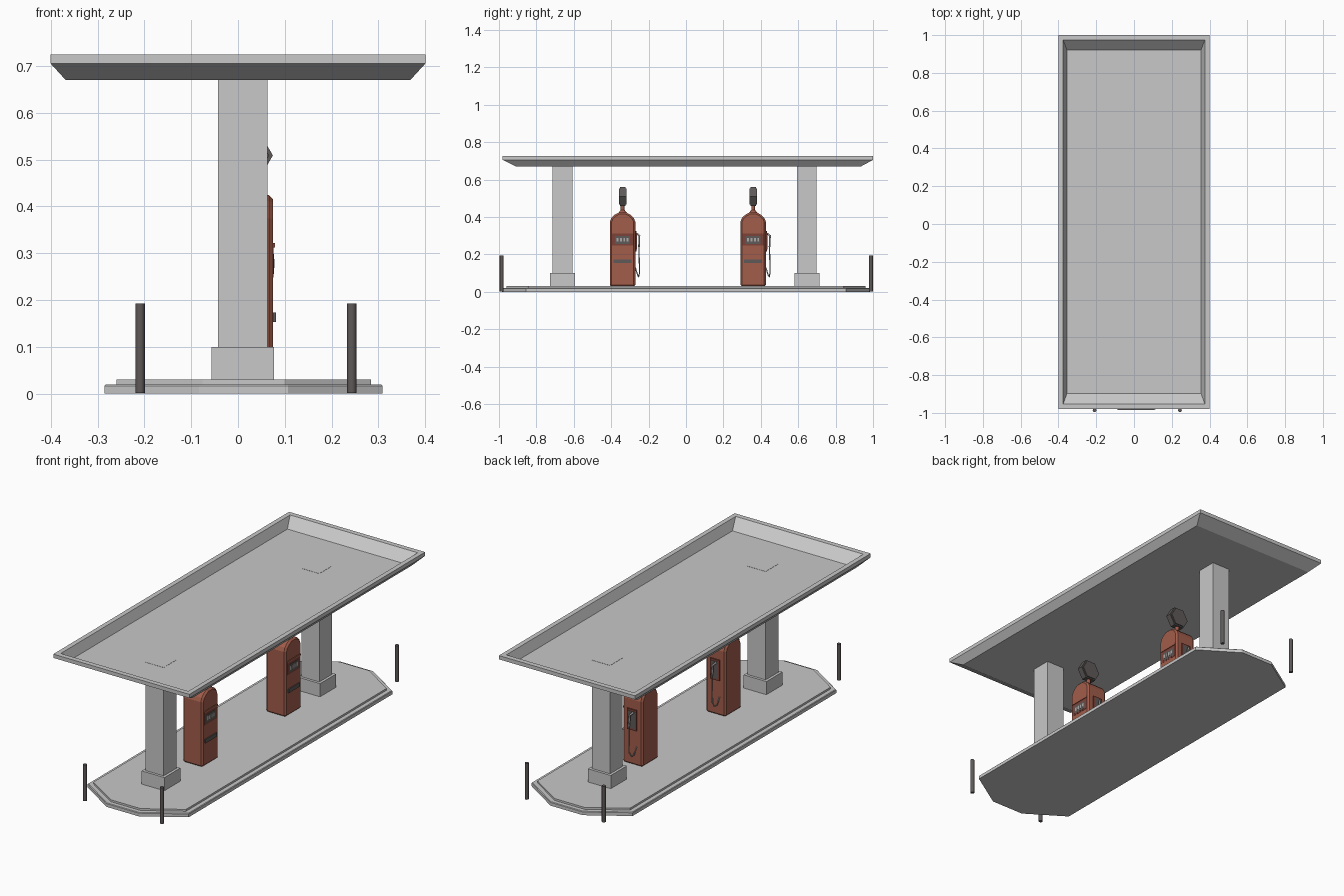
import bpy
import bmesh
from math import pi
from mathutils import Matrix

cube = bpy.data.objects.get("Cube")
if cube:
    bpy.data.objects.remove(cube, do_unlink=True)


def material(name, rgb, rough=0.7):
    m = bpy.data.materials.new(name)
    m.use_nodes = True
    m.diffuse_color = (*rgb, 1)
    bsdf = m.node_tree.nodes["Principled BSDF"]
    bsdf.inputs["Base Color"].default_value = (*rgb, 1)
    bsdf.inputs["Roughness"].default_value = rough
    return m


concrete = material("concrete grey", (0.58, 0.58, 0.58))
red = material("rust red", (0.36, 0.11, 0.07))
dark_red = material("dark red", (0.2, 0.055, 0.04))
metal = material("dark metal", (0.115, 0.1, 0.1))
pale = material("pale metal", (0.42, 0.41, 0.4))


def finish(name, bm, mat):
    bmesh.ops.recalc_face_normals(bm, faces=bm.faces[:])
    mesh = bpy.data.meshes.new(name)
    bm.to_mesh(mesh)
    bm.free()
    mesh.materials.append(mat)
    ob = bpy.data.objects.new(name, mesh)
    bpy.context.collection.objects.link(ob)
    return ob


def loft(name, loops, mat):
    """Skin a stack of matching closed loops and cap both ends."""
    bm = bmesh.new()
    rings = [[bm.verts.new(p) for p in loop] for loop in loops]
    n = len(rings[0])
    for a, b in zip(rings, rings[1:]):
        for i in range(n):
            j = (i + 1) % n
            bm.faces.new((a[i], a[j], b[j], b[i]))
    bm.faces.new(rings[0])
    bm.faces.new(rings[-1])
    return finish(name, bm, mat)


def rect(x, y0, y1, z):
    return [(-x, y0, z), (x, y0, z), (x, y1, z), (-x, y1, z)]


def box(name, lo, hi, mat):
    bm = bmesh.new()
    bmesh.ops.create_cube(bm, size=1)
    for v in bm.verts:
        v.co = [(a + b) / 2 + c * (b - a) for a, b, c in zip(lo, hi, v.co)]
    return finish(name, bm, mat)


def rod(name, base, r1, r2, height, sides, mat, axis="Z"):
    bm = bmesh.new()
    bmesh.ops.create_cone(bm, cap_ends=True, segments=sides,
                          radius1=r1, radius2=r2, depth=height)
    if axis == "X":
        bm.transform(Matrix.Rotation(pi / 2, 4, "Z") @ Matrix.Rotation(pi / 2, 4, "Y"))
        bm.transform(Matrix.Translation(base))
    else:
        bm.transform(Matrix.Translation((base[0], base[1], base[2] + height / 2)))
    return finish(name, bm, mat)


def smooth(ob):
    bpy.ops.object.select_all(action="DESELECT")
    ob.select_set(True)
    bpy.context.view_layer.objects.active = ob
    bpy.ops.object.shade_smooth_by_angle(angle=0.8)


MID = 0.012  # x of the island centre line


# Island: two stacked slabs with chamfered ends
def island_outline(inset, z):
    w, e, s, t = 0.297 - inset, 0.095 - inset * 0.3, 0.855 - inset * 0.5, 0.985 - inset
    half = [(w, -s), (w, s), (e, t), (-e, t)]
    pts = half + [(-x, -y) for x, y in half]
    return [(MID + x, y, z) for x, y in pts]


loft("island_kerb", [island_outline(0, 0), island_outline(0, 0.017),
                     island_outline(0.003, 0.02)], concrete)
loft("island_top", [island_outline(0.025, 0.015), island_outline(0.025, 0.03)], concrete)

# Canopy: shallow tray with sloped underside and raised rim
loft("canopy", [rect(0.368, -0.91, 0.935, 0.67),
                rect(0.4, -0.98, 1.0, 0.705),
                rect(0.4, -0.98, 1.0, 0.725),
                rect(0.375, -0.953, 0.973, 0.725),
                rect(0.355, -0.897, 0.922, 0.675)], concrete)

# Columns on plinths
for side, y in (("front", -0.661), ("back", 0.646)):
    box(side + "_plinth", (-0.057, y - 0.067, 0.025), (0.077, y + 0.067, 0.1), concrete)
    box(side + "_column", (-0.043, y - 0.053, 0.1), (0.063, y + 0.053, 0.676), concrete)

# Guard posts at the four corners
for side, y in (("front", -0.986), ("back", 0.989)):
    for hand, x in (("right", -0.209), ("left", 0.243)):
        smooth(rod(f"{side}_{hand}_post", (x, y, 0.001), 0.01, 0.01, 0.192, 12, metal))


# Fuel pumps, display facing +x and hose on the +y side
def pump(side, y):
    back, face, w = -0.042, 0.075, 0.068
    cx = (back + face) / 2
    half = [(w, 0.028), (w, 0.375), (0.06, 0.395), (0.042, 0.412), (0.02, 0.424)]
    outline = half + [(-a, z) for a, z in reversed(half)]
    body = loft(side + "_pump_body",
                [[(x, y + a, z) for a, z in outline] for x in (back, face)], red)
    bevel = body.modifiers.new("edge", "BEVEL")
    bevel.width = 0.009
    bevel.segments = 1
    bevel.limit_method = "ANGLE"
    bevel.angle_limit = 1.2

    # Display panel with number windows
    box(side + "_panel", (face - 0.004, y - 0.057, 0.248), (face + 0.001, y + 0.057, 0.322), dark_red)
    box(side + "_panel_hood", (face - 0.004, y - 0.057, 0.312), (face + 0.004, y + 0.057, 0.322), red)
    box(side + "_display", (face - 0.002, y - 0.04, 0.256), (face + 0.002, y + 0.04, 0.298), metal)
    for i in range(4):
        d = y - 0.027 + i * 0.018
        box(f"{side}_number_{i + 1}", (face, d - 0.005, 0.268), (face + 0.003, d + 0.005, 0.288), pale)
    box(side + "_shelf", (face - 0.003, y - 0.048, 0.153), (face + 0.006, y + 0.048, 0.173), metal)

    # Neck and hexagonal globe
    rod(side + "_neck_flare", (cx, y, 0.42), 0.024, 0.01, 0.018, 12, red)
    rod(side + "_neck", (cx, y, 0.43), 0.01, 0.01, 0.03, 12, red)
    rod(side + "_globe", (cx, y, 0.509), 0.058, 0.058, 0.03, 6, metal, "X")
    rod(side + "_globe_lens", (cx, y, 0.509), 0.05, 0.05, 0.04, 6, metal, "X")

    # Holster, nozzle and hose
    s = y + w
    box(side + "_holster", (cx - 0.028, s - 0.002, 0.215), (cx + 0.028, s + 0.006, 0.325), dark_red)
    box(side + "_holster_plate", (cx - 0.02, s, 0.225), (cx + 0.02, s + 0.008, 0.315), metal)
    tubes = {
        "nozzle": (0.005, [(cx - 0.012, s + 0.009, 0.312), (cx, s + 0.022, 0.3),
                           (cx + 0.006, s + 0.02, 0.24)]),
        "hose": (0.003, [(cx + 0.006, s + 0.02, 0.24), (cx + 0.004, s + 0.022, 0.1),
                         (cx - 0.006, s + 0.018, 0.08), (cx - 0.018, s + 0.012, 0.09),
                         (cx - 0.024, s, 0.13)]),
    }
    for part, (radius, path) in tubes.items():
        curve = bpy.data.curves.new(f"{side}_{part}", "CURVE")
        curve.dimensions = "3D"
        curve.bevel_depth = radius
        curve.bevel_resolution = 1
        curve.use_fill_caps = True
        spline = curve.splines.new("POLY")
        spline.points.add(len(path) - 1)
        for point, co in zip(spline.points, path):
            point.co = (*co, 1)
        curve.materials.append(pale)
        bpy.context.collection.objects.link(bpy.data.objects.new(f"{side}_{part}", curve))


pump("front", -0.339)
pump("back", 0.359)
